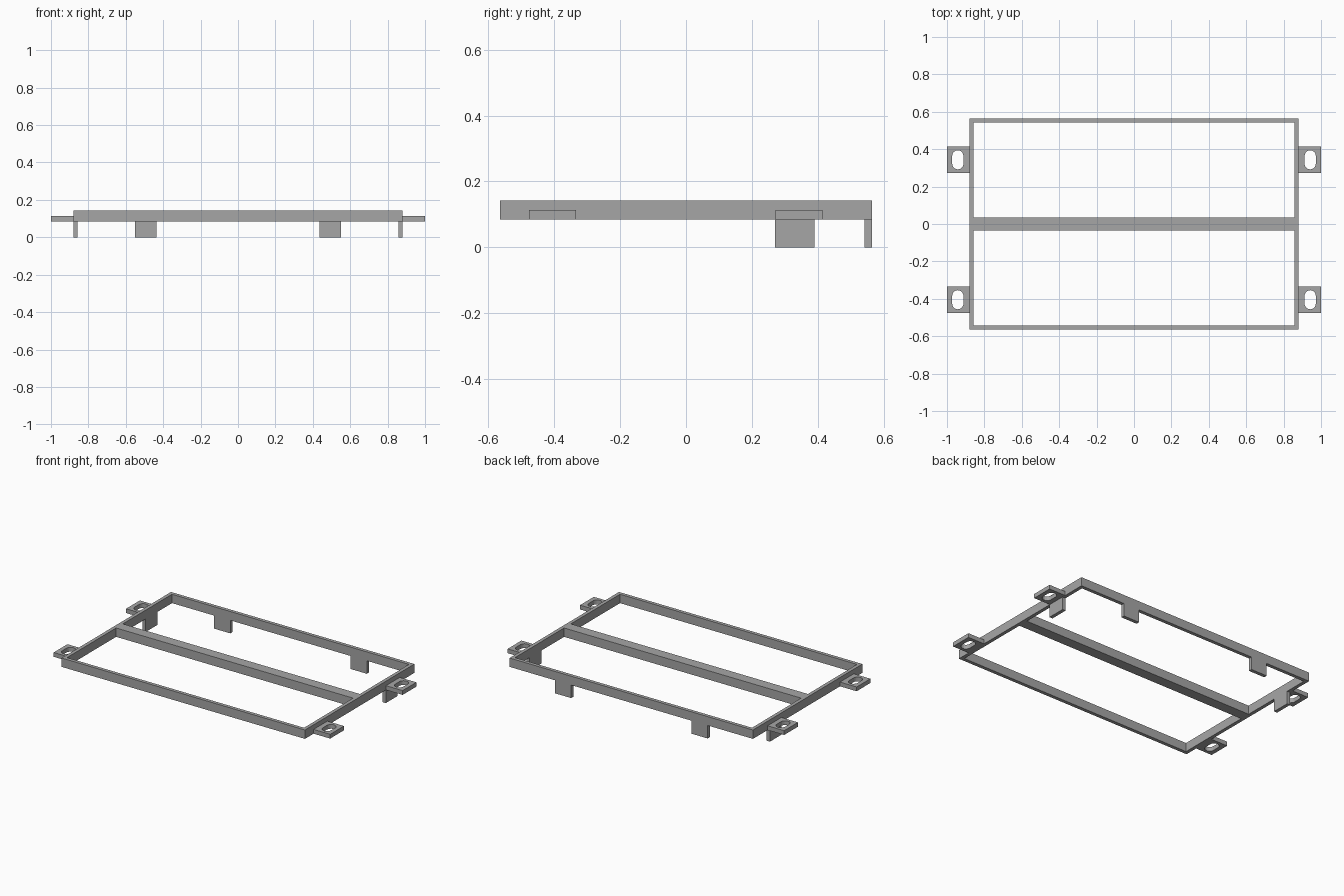
import bpy
import bmesh
from math import cos, sin, pi

if "Cube" in bpy.data.objects:
    bpy.data.objects.remove(bpy.data.objects["Cube"])

GREY = (0.38, 0.38, 0.38, 1)
steel = bpy.data.materials.new("grey_steel")
steel.use_nodes = True
steel.diffuse_color = GREY
steel.node_tree.nodes["Principled BSDF"].inputs["Base Color"].default_value = GREY


def rect(x0, x1, y0, y1):
    return [(x0, y0), (x1, y0), (x1, y1), (x0, y1)]


def slot(cx, cy, radius, half_straight, steps=10):
    """Rounded slot running along y."""
    points = []
    for side in (0, 1):
        shift = half_straight * (1 - 2 * side)
        for i in range(steps + 1):
            a = pi * (side + i / steps)
            points.append((cx + radius * cos(a), cy + shift + radius * sin(a)))
    return points


def plate(name, outlines, z0, z1):
    """Extrude an outer outline with optional holes between two heights."""
    curve = bpy.data.curves.new(name, "CURVE")
    curve.dimensions = "2D"
    curve.fill_mode = "BOTH"
    curve.extrude = (z1 - z0) / 2
    for outline in outlines:
        spline = curve.splines.new("POLY")
        spline.points.add(len(outline) - 1)
        for point, (x, y) in zip(spline.points, outline):
            point.co = (x, y, 0, 1)
        spline.use_cyclic_u = True
    temp = bpy.data.objects.new(name + "_profile", curve)
    bpy.context.collection.objects.link(temp)
    depsgraph = bpy.context.evaluated_depsgraph_get()
    mesh = bpy.data.meshes.new_from_object(temp.evaluated_get(depsgraph))
    bpy.data.objects.remove(temp)
    bpy.data.curves.remove(curve)

    bm = bmesh.new()
    bm.from_mesh(mesh)
    bmesh.ops.remove_doubles(bm, verts=bm.verts, dist=0.0001)
    bmesh.ops.translate(bm, verts=bm.verts, vec=(0, 0, (z0 + z1) / 2))
    bmesh.ops.recalc_face_normals(bm, faces=bm.faces)
    for face in bm.faces:
        face.smooth = False
    bm.to_mesh(mesh)
    bm.free()
    mesh.materials.clear()
    mesh.materials.append(steel)
    obj = bpy.data.objects.new(name, mesh)
    bpy.context.collection.objects.link(obj)
    return obj


# Main dimensions
X, Y, WALL, BAR = 0.88, 0.565, 0.023, 0.035
BASE, TOP, TAB_TOP = 0.085, 0.143, 0.113

# Rectangular frame with a wide middle bar
plate("frame", [rect(-X, X, -Y, Y),
                rect(-X + WALL, X - WALL, BAR, Y - WALL),
                rect(-X + WALL, X - WALL, -Y + WALL, -BAR)], BASE, TOP)

for label, s in (("left", 1), ("right", -1)):
    # Slotted mounting tabs
    for end, cy in (("front", -0.405), ("back", 0.343)):
        plate(f"{end}_{label}_mounting_tab",
              [rect(s * X, s, cy - 0.071, cy + 0.071),
               slot(s * 0.942, cy, 0.03, 0.021)], BASE, TAB_TOP)
    # Downward legs on the side and back walls
    plate(f"{label}_side_leg", [rect(s * (X - WALL), s * X, 0.27, 0.39)], 0, BASE)
    plate(f"{label}_back_leg", [rect(s * 0.435, s * 0.552, Y - WALL, Y)], 0, BASE)
